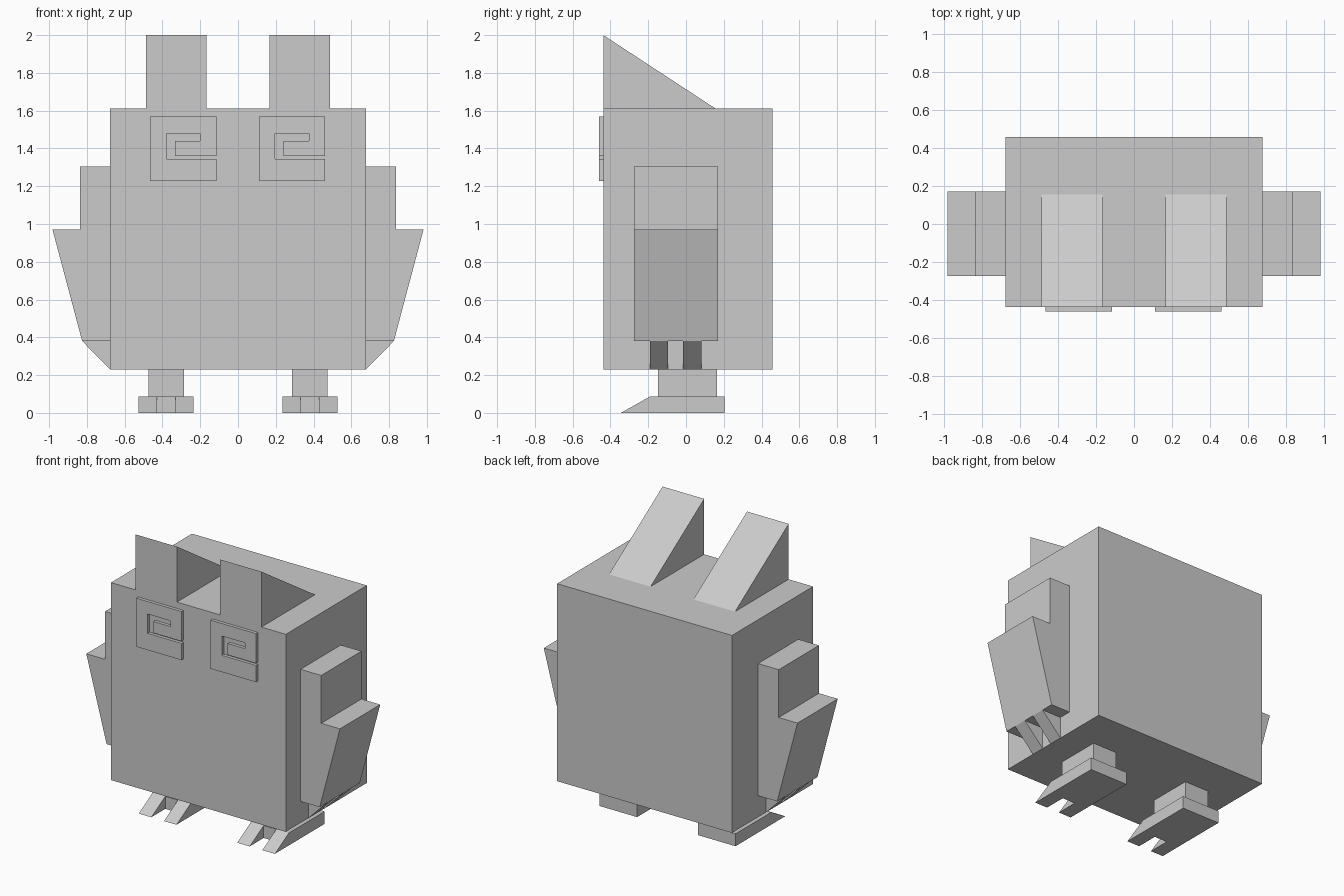
import bpy
import bmesh

cube = bpy.data.objects.get("Cube")
if cube:
    bpy.data.objects.remove(cube, do_unlink=True)

grey = bpy.data.materials.new("plain_grey")
grey.use_nodes = True
COLOUR = (0.6, 0.6, 0.6, 1)
grey.diffuse_color = COLOUR
grey.node_tree.nodes["Principled BSDF"].inputs["Base Color"].default_value = COLOUR


def prism(name, profile, axis, lo, hi):
    """Extrude a flat profile along x (profile in y, z) or y (profile in x, z)."""
    bm = bmesh.new()
    place = (lambda a, b, t: (t, a, b)) if axis == "x" else (lambda a, b, t: (a, t, b))
    base = bm.faces.new([bm.verts.new(place(a, b, lo)) for a, b in profile])
    extruded = bmesh.ops.extrude_face_region(bm, geom=[base], use_keep_orig=True)
    moved = [v for v in extruded["geom"] if isinstance(v, bmesh.types.BMVert)]
    bmesh.ops.translate(bm, verts=moved, vec=place(0, 0, hi - lo))
    bmesh.ops.recalc_face_normals(bm, faces=bm.faces)
    mesh = bpy.data.meshes.new(name)
    bm.to_mesh(mesh)
    bm.free()
    mesh.materials.append(grey)
    obj = bpy.data.objects.new(name, mesh)
    bpy.context.collection.objects.link(obj)
    return obj


def box(name, x0, x1, y0, y1, z0, z1):
    return prism(name, [(y0, z0), (y1, z0), (y1, z1), (y0, z1)], "x", x0, x1)


# Body
box("body", -0.677, 0.677, -0.438, 0.458, 0.23, 1.612)

for side, s in (("left", 1), ("right", -1)):
    def span(a, b):
        return sorted((s * a, s * b))

    def flip(points):
        return [(s * x, z) for x, z in points]

    # Wedge ears
    prism(side + "_ear", [(-0.438, 1.612), (0.155, 1.612), (-0.438, 2.0)],
          "x", *span(0.166, 0.488))

    # Arms with a stepped shoulder and tapered hand
    prism(side + "_arm", flip([(0.677, 1.305), (0.837, 1.305), (0.837, 0.97),
                               (0.982, 0.97), (0.825, 0.38), (0.677, 0.38)]),
          "y", -0.275, 0.17)

    # Hand claws
    for i, y in enumerate((-0.19, -0.015)):
        prism(f"{side}_hand_claw_{i + 1}",
              flip([(0.677, 0.38), (0.825, 0.38), (0.677, 0.23)]), "y", y, y + 0.096)

    # Legs, feet and toes
    box(side + "_leg", *span(0.287, 0.473), -0.147, 0.165, 0.087, 0.23)
    box(side + "_foot", *span(0.235, 0.527), -0.19, 0.205, 0, 0.087)
    for i, x in enumerate((0.235, 0.43)):
        prism(f"{side}_toe_{i + 1}", [(-0.345, 0), (-0.19, 0), (-0.19, 0.087)],
              "x", *span(x, x + 0.097))

# Square spiral eyes, both winding the same way
SPIRAL = [(0, 0), (0.35, 0), (0.35, 0.117), (0.087, 0.117), (0.087, 0.252),
          (0.265, 0.252), (0.265, 0.212), (0.132, 0.212), (0.132, 0.132),
          (0.35, 0.132), (0.35, 0.34), (0, 0.34)]
for side, x in (("left", 0.11), ("right", -0.465)):
    prism(side + "_eye", [(x + a, 1.228 + b) for a, b in SPIRAL], "y", -0.46, -0.438)
